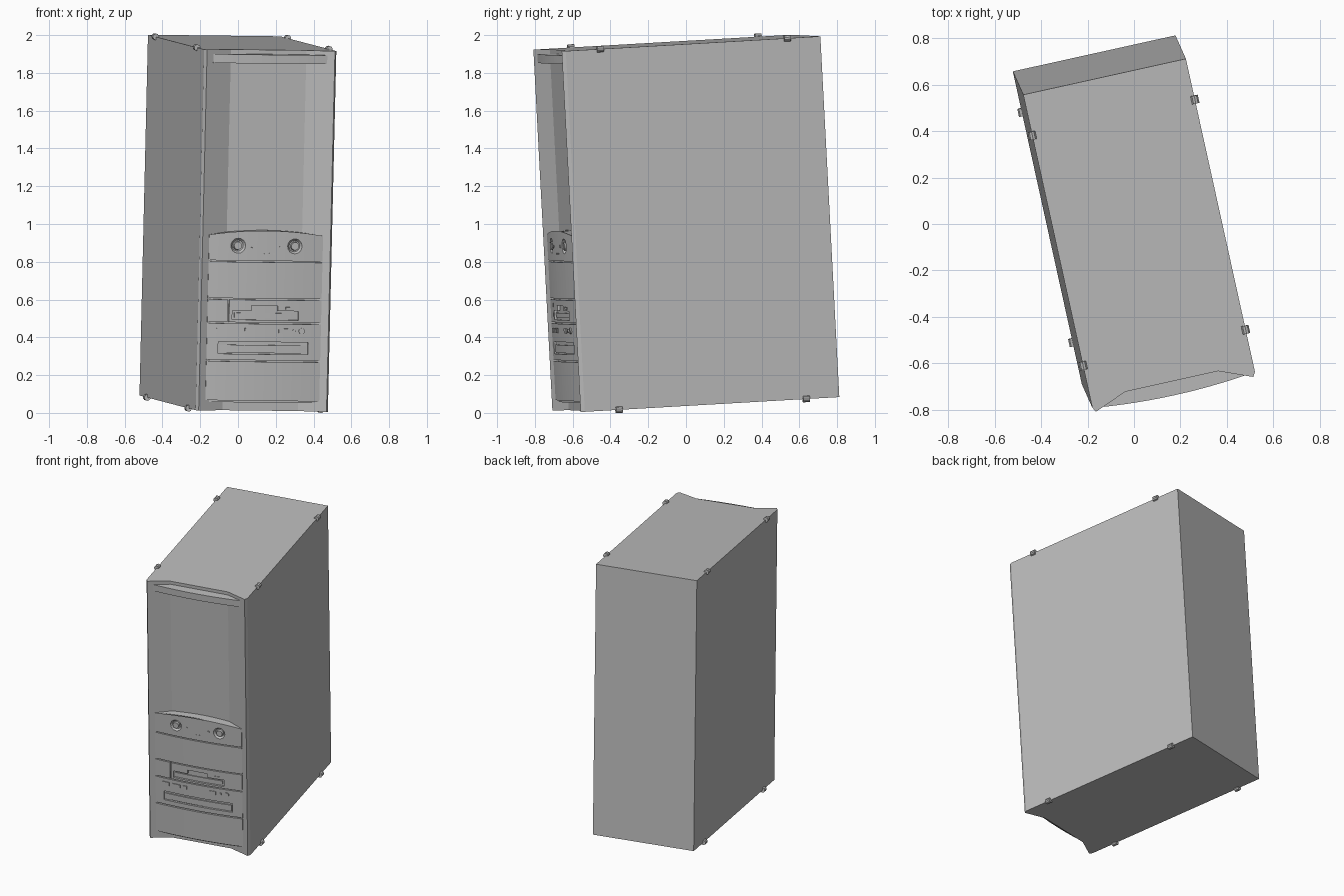
import bpy, bmesh, math
from mathutils import Matrix, Vector

if "Cube" in bpy.data.objects:
    bpy.data.objects.remove(bpy.data.objects["Cube"])

# Case size and the tilted frame it stands in
W, D, H = 0.717, 1.402, 1.913
MID = W / 2
up = Vector((0.0235, -0.0525, 0.998)).normalized()
right = Vector((0.976, 0.216, -0.0116)).normalized()
depth = up.cross(right).normalized()
FRAME = Matrix((right, depth, up)).transposed().to_4x4()
FRAME.translation = (-0.22, -0.71, 0.013)

grey = bpy.data.materials.new("plain_grey")
grey.use_nodes = True
grey.diffuse_color = (0.5, 0.5, 0.5, 1)
grey.node_tree.nodes["Principled BSDF"].inputs["Base Color"].default_value = (0.5, 0.5, 0.5, 1)


def finish(name, bm):
    bmesh.ops.recalc_face_normals(bm, faces=bm.faces)
    mesh = bpy.data.meshes.new(name)
    bm.to_mesh(mesh)
    bm.free()
    mesh.materials.append(grey)
    obj = bpy.data.objects.new(name, mesh)
    bpy.context.collection.objects.link(obj)
    obj.matrix_world = FRAME
    return obj


def prism(name, outline, low, high):
    """Upright prism; high is a function of the sideways position."""
    bm = bmesh.new()
    bottom = [bm.verts.new((x, y, low)) for x, y in outline]
    top = [bm.verts.new((x, y, high(x))) for x, y in outline]
    bm.faces.new(bottom)
    bm.faces.new(top)
    for i in range(len(outline)):
        j = (i + 1) % len(outline)
        bm.faces.new((bottom[i], bottom[j], top[j], top[i]))
    return finish(name, bm)


def bulge(x):
    return 1 - ((x - MID) / 0.31) ** 2


def bow(x):
    return 0.012 - 0.017 * bulge(x)


def slab(name, x0, x1, z0, z1, sink=0.0, back=0.062, arch=0.0, steps=12):
    """Block whose front follows the bowed fascia."""
    xs = [x0 + (x1 - x0) * i / steps for i in range(steps + 1)]
    outline = [(x, bow(x) + sink) for x in xs] + [(x, back) for x in reversed(xs)]
    return prism(name, outline, z0, lambda x: z1 + arch * bulge(x))


def rod(name, x, y, z, r1, r2, length, sides=16):
    """Cylinder or cone along the depth axis; r1 is the front radius."""
    bm = bmesh.new()
    place = Matrix.Translation((x, y, z)) @ Matrix.Rotation(-math.pi / 2, 4, "X")
    bmesh.ops.create_cone(bm, cap_ends=True, segments=sides, radius1=r1,
                          radius2=r2, depth=length, matrix=place)
    return finish(name, bm)


def cut(target, *cutters):
    for cutter in cutters:
        mod = target.modifiers.new("cut", "BOOLEAN")
        mod.operation, mod.solver, mod.object = "DIFFERENCE", "EXACT", cutter
        cutter.hide_render = True
    graph = bpy.context.evaluated_depsgraph_get()
    mesh = bpy.data.meshes.new_from_object(target.evaluated_get(graph))
    target.modifiers.clear()
    target.data = mesh
    for cutter in cutters:
        bpy.data.objects.remove(cutter)


# Case with the hollowed front
half = [(0, D), (0, 0.02), (0.012, 0), (0.154, 0.057)]
prism("case", half + [(W - x, y) for x, y in reversed(half)], 0, lambda x: H)

# Bar across the top of the front
slab("top_bar", 0.05, W - 0.05, 1.843, 1.89)

# Fascia: backing and the bay covers in front of it
L, R = 0.05, W - 0.05
slab("fascia_backing", L - 0.006, R + 0.006, 0.045, 0.928, sink=0.014, arch=0.025)
control = slab("control_panel", L, R, 0.797, 0.932, arch=0.025)
slab("upper_blank_cover", L, R, 0.597, 0.79)
slab("floppy_side_cover", L, 0.157, 0.47, 0.59)
floppy = slab("floppy_cover", 0.165, R, 0.47, 0.59)
optical = slab("optical_drive_cover", L, R, 0.27, 0.463)
slab("lower_blank_cover", L, R, 0.055, 0.262)

# Control panel: two dished knobs and small lights
knobs = (0.204, 0.514)
cut(control, *[rod("dish_cutter", x, bow(x) + 0.004, 0.876, 0.048, 0.026, 0.03)
               for x in knobs])
for x, side in zip(knobs, ("right", "left")):
    rod(side + "_knob", x, bow(x) + 0.009, 0.876, 0.021, 0.024, 0.022)
for i, x in enumerate((0.281, 0.437)):
    rod(f"indicator_{i + 1}", x, bow(x), 0.874, 0.008, 0.008, 0.008, 8)
for i in range(3):
    x = 0.35 + 0.025 * i
    rod(f"small_hole_{i + 1}", x, bow(x), 0.835, 0.004, 0.004, 0.006, 8)

# Floppy drive: recessed slot, finger tab and flap
cut(floppy,
    slab("slot_cutter", 0.182, 0.541, 0.484, 0.532, sink=-0.02, back=0.016),
    slab("tab_cutter", 0.285, 0.428, 0.525, 0.56, sink=-0.02, back=0.01))
slab("floppy_flap", 0.195, 0.53, 0.495, 0.52, sink=0.008)
slab("floppy_button", 0.47, 0.515, 0.54, 0.553, sink=-0.004)

# Optical drive: recessed tray and its controls
cut(optical, slab("tray_cutter", 0.111, 0.598, 0.302, 0.367, sink=-0.02, back=0.016))
slab("disc_tray", 0.12, 0.59, 0.308, 0.35, sink=0.006)
for i, (x, width) in enumerate(((0.1, 0.052), (0.177, 0.055), (0.25, 0.03), (0.435, 0.05))):
    slab(f"drive_button_{i + 1}", x, x + width, 0.415, 0.439, sink=-0.005, steps=3)
for i, (x, r) in enumerate(((0.517, 0.008), (0.56, 0.016))):
    rod(f"drive_dial_{i + 1}", x, bow(x), 0.427, r, r, 0.014, 12)

# Round studs along the four long edges
for z, level in ((0, "bottom"), (H, "top")):
    for x, side in ((0, "right"), (W, "left")):
        for y, end in ((0.206, "front"), (1.222, "back")):
            rod(f"{level}_{side}_{end}_stud", x, y, z, 0.017, 0.017, 0.035, 10)
